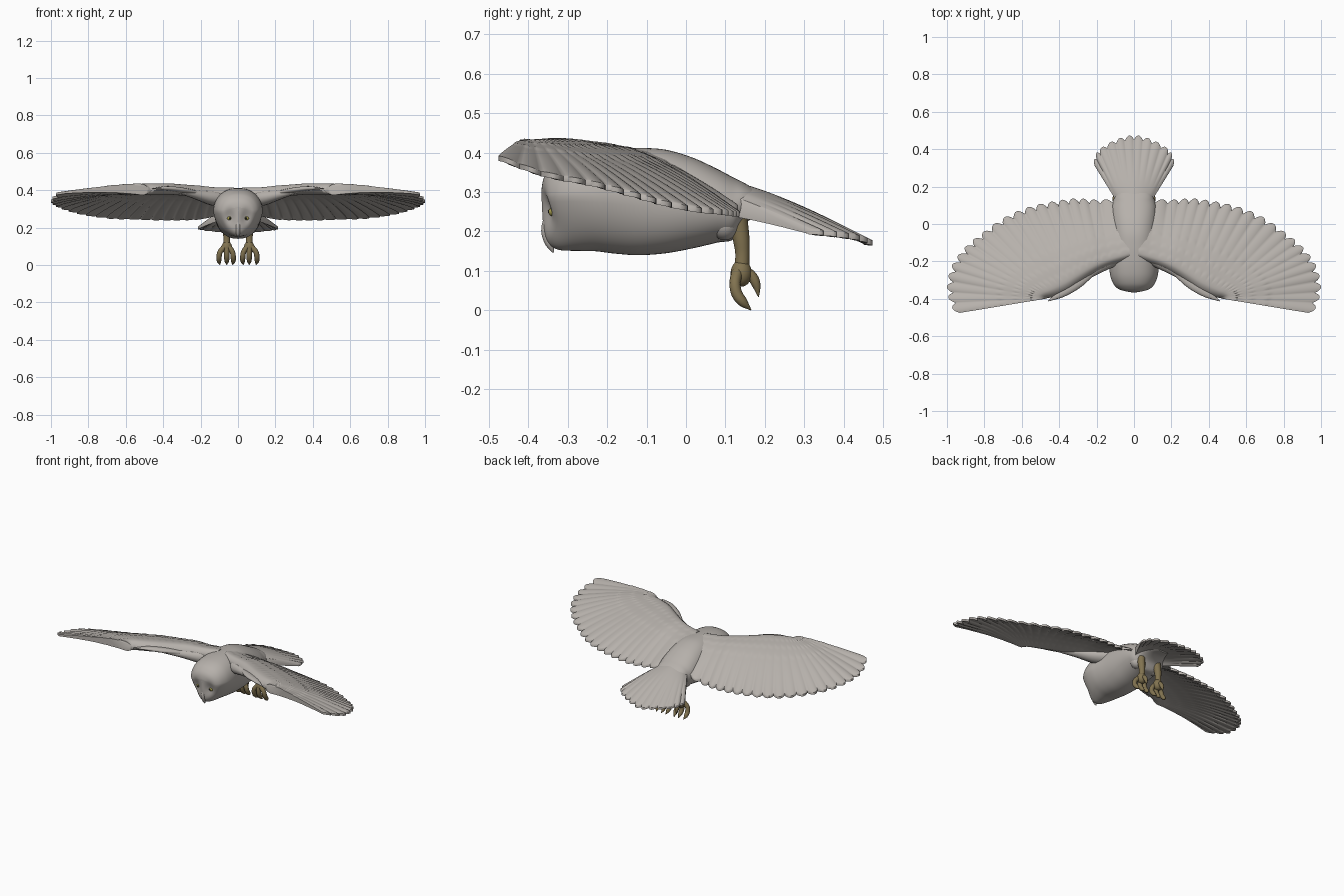
import bpy, bmesh, math
from mathutils import Vector

if "Cube" in bpy.data.objects:
    bpy.data.objects.remove(bpy.data.objects["Cube"])


def material(name, rgb):
    m = bpy.data.materials.new(name)
    m.diffuse_color = (*rgb, 1)
    m.use_nodes = True
    m.node_tree.nodes["Principled BSDF"].inputs["Base Color"].default_value = m.diffuse_color
    return m


GREY = material("feather grey", (0.47, 0.44, 0.41))
TAN = material("leg tan", (0.22, 0.17, 0.08))
YELLOW = material("eye yellow", (0.42, 0.37, 0.08))
BLACK = material("pupil black", (0.015, 0.015, 0.015))


def spline(pts, t):
    """Smooth curve through points, t from 0 to 1."""
    s = min(max(t, 0), 1) * (len(pts) - 1)
    i = min(int(s), len(pts) - 2)
    f = s - i
    b, c = Vector(pts[i]), Vector(pts[i + 1])
    a = Vector(pts[i - 1]) if i > 0 else b * 2 - c
    d = Vector(pts[i + 2]) if i + 2 < len(pts) else c * 2 - b
    return (b * 2 + (c - a) * f + (a * 2 - b * 5 + c * 4 - d) * f ** 2
            + (b * 3 - a - c * 3 + d) * f ** 3) * 0.5


def step(a, b, x):
    t = min(max((x - a) / (b - a), 0), 1)
    return t * t * (3 - 2 * t)


def finish(name, bm, mat, mirror=False):
    bmesh.ops.recalc_face_normals(bm, faces=bm.faces)
    me = bpy.data.meshes.new(name)
    bm.to_mesh(me)
    bm.free()
    me.materials.append(mat)
    ob = bpy.data.objects.new(name, me)
    bpy.context.collection.objects.link(ob)
    if mirror:
        ob.modifiers.new("mirror", 'MIRROR').use_mirror_merge = False
    return ob


def loft(name, rings, mat, mirror=False):
    """Skin closed rings of equal length and cap both ends."""
    bm = bmesh.new()
    vs = [[bm.verts.new(p) for p in r] for r in rings]
    n = len(vs[0])
    for r0, r1 in zip(vs, vs[1:]):
        for j in range(n):
            k = (j + 1) % n
            bm.faces.new((r0[j], r0[k], r1[k], r1[j]))
    bm.faces.new(vs[0])
    bm.faces.new(vs[-1])
    return finish(name, bm, mat, mirror)


def tube(name, path, radii, mat, mirror=False, flat=1.0, steps=14, sides=12):
    rings = []
    for i in range(steps + 1):
        t = i / steps
        p = spline(path, t)
        d = spline(path, min(t + .02, 1)) - spline(path, max(t - .02, 0))
        n1 = d.cross(Vector((1, 0, 0))).normalized()
        n2 = d.cross(n1).normalized()
        r = max(spline([(a, 0) for a in radii], t)[0], 0.001)
        ring = []
        for j in range(sides):
            a = math.tau * j / sides
            o = (n1 * math.cos(a) + n2 * math.sin(a)) * r
            o.z *= flat
            ring.append(p + o)
        rings.append(ring)
    return loft(name, rings, mat, mirror)


def ball(name, loc, size, mat, mirror=False):
    bm = bmesh.new()
    bmesh.ops.create_uvsphere(bm, u_segments=24, v_segments=14, radius=1)
    for v in bm.verts:
        v.co = Vector(a * b + c for a, b, c in zip(v.co, size, loc))
    return finish(name, bm, mat, mirror)


def feather_fan(name, base, tips, count, camber, thick, scallop, tiers, mirror=False):
    """Slab from a base curve to a tip curve, ridged and scalloped into feathers."""
    S, V = 8, 44
    rings = []
    for i in range(count * S + 1):
        u = i / (count * S)
        f = (i % S) / S
        sc = abs(2 * f - 1) ** 2
        b, t = spline(base, u), spline(tips, u)
        top, bot = [], []
        for k in range(V + 1):
            v = k / V
            p = b.lerp(t, v - scallop * sc * v ** 10)
            p.z += camber(u) * math.sin(math.pi * v ** 0.8)
            h = (thick * (1 - v) + 0.008) * min(1, math.sqrt(v / 0.07))
            far = step(0.3, 0.85, v)
            groove = -0.005 * sc * far
            saw = ((f - 0.5) * 0.008 + 0.004 * sc) * far
            lift = sum(0.003 * (1 - step(e - .05, e, v + 0.04 * sc)) for e in tiers)
            lift *= min(1, v / 0.1)
            top.append(p + Vector((0, 0, h + groove + lift)))
            if 0 < k < V:
                bot.append(p + Vector((0, 0, saw - h - lift * 0.5)))
        bot.append(top[-1] - Vector((0, 0, 0.013)))
        bot.sort(key=lambda q: (q - b).xy.length, reverse=True)
        rings.append(top + bot)
    return loft(name, rings, GREY, mirror)


# Body and head: (y, half width, top z, bottom z, lower taper)
stations = [
    (-.367, .003, .290, .282, .4), (-.365, .035, .318, .235, .4),
    (-.358, .066, .342, .190, .4), (-.344, .090, .362, .165, .4),
    (-.320, .110, .382, .153, .36), (-.280, .126, .398, .151, .25),
    (-.230, .132, .407, .150, .15), (-.180, .130, .411, .144, .1),
    (-.120, .127, .412, .140, .05), (-.050, .126, .407, .145, 0),
    (.020, .125, .386, .158, 0), (.080, .122, .358, .172, 0),
    (.120, .114, .337, .180, 0), (.150, .100, .322, .222, 0),
    (.200, .075, .292, .240, 0), (.260, .040, .262, .235, 0)]
rings = []
for i in range(91):
    y, w, zt, zb, k = spline(stations, i / 90)
    mid, ring = (zt + zb) / 2 + 0.06 * k, []
    for j in range(64):
        a = math.tau * j / 64
        s, c = math.sin(a), math.cos(a)
        cx = math.copysign(abs(c) ** 0.85, c)
        x = w * cx * (1 - k * max(0, -s))
        z = mid + (s * (zt - mid) if s > 0 else s * (mid - zb))
        # sunken eye discs on the face
        dent = math.exp(-(((abs(x) - .046) / .03) ** 2 + ((z - .25) / .045) ** 2))
        ring.append((x, y + (0.018 * dent if y < -.3 else 0), z))
    rings.append(ring)
loft("body", rings, GREY)

# Face
tube("beak", [(0, -.348, .245), (0, -.355, .205), (0, -.347, .172), (0, -.336, .147)],
     [.009, .012, .011, .002], GREY)
ball("eye", (.044, -.336, .250), (.015, .012, .012), YELLOW, True)
ball("pupil", (.043, -.3455, .250), (.006, .004, .006), BLACK, True)

# Wings
wing_base = [(.02, -.19, .378), (.13, -.225, .378), (.21, -.265, .384), (.28, -.31, .391),
             (.34, -.35, .398), (.39, -.375, .400), (.43, -.389, .400), (.45, -.394, .398),
             (.46, -.395, .397), (.465, -.397, .397), (.47, -.399, .397)]
wing_tips = [(.05, .140, .285), (.19, .130, .25), (.31, .137, .243), (.43, .122, .243),
             (.56, .093, .247), (.69, .038, .252), (.81, -.045, .268), (.91, -.13, .292),
             (.98, -.235, .32), (1.0, -.36, .345), (.960, -.480, .388)]
feather_fan("wing", wing_base, wing_tips, 21, lambda u: 0.03 + 0.02 * step(0, .2, u) - 0.037 * u * u,
            0.017, 0.058, (0.22, 0.36, 0.52), True)
tube("shoulder", [(.05, -.12, .352), (.13, -.185, .358), (.22, -.25, .375), (.33, -.335, .398)],
     [.058, .050, .030, .010], GREY, True, flat=0.85)
tube("wrist_feather", [(.22, -.25, .385), (.30, -.315, .400), (.38, -.368, .410), (.458, -.411, .408)],
     [.022, .028, .022, .003], GREY, True, flat=0.5)

# Tail
half_base = [(.074, .09, .270), (.055, .09, .285), (.03, .09, .298)]
half_tips = [(.219, .325, .198), (.19, .395, .19), (.10, .450, .180)]
flip = lambda pts: [(-x, y, z) for x, y, z in pts]
feather_fan("tail", flip(half_base) + [(0, .09, .305)] + half_base[::-1],
            flip(half_tips) + [(0, .475, .168)] + half_tips[::-1],
            12, lambda u: 0.004 + 0.012 * math.sin(math.pi * u), 0.020, 0.06, ())

# Legs, with a feathered thigh, a foot and four hooked toes
ball("thigh", (.06, .098, .220), (.042, .038, .042), GREY, True)
tube("leg", [(.058, .130, .240), (.06, .140, .18), (.06, .143, .14), (.06, .140, .09)],
     [.025, .021, .018, .020], TAN, True)
ball("foot", (.06, .140, .094), (.028, .027, .034), TAN, True)
for dx in (-.03, 0, .036):
    x = .06 + dx
    tube("front_toe", [(.06 + dx * .4, .130, .095), (x, .124, .07), (x + dx * .15, .129, .042),
                       (x + dx * .15, .145, .020), (x, .165, .001)],
         [.015, .014, .014, .012, .001], TAN, True)
tube("back_toe", [(.06, .145, .10), (.06, .166, .088), (.06, .178, .065), (.06, .184, .034)],
     [.014, .013, .011, .001], TAN, True)

# Smooth shading on every part
for ob in bpy.context.collection.objects:
    ob.select_set(True)
    bpy.context.view_layer.objects.active = ob
bpy.ops.object.shade_smooth_by_angle(angle=math.radians(60))
